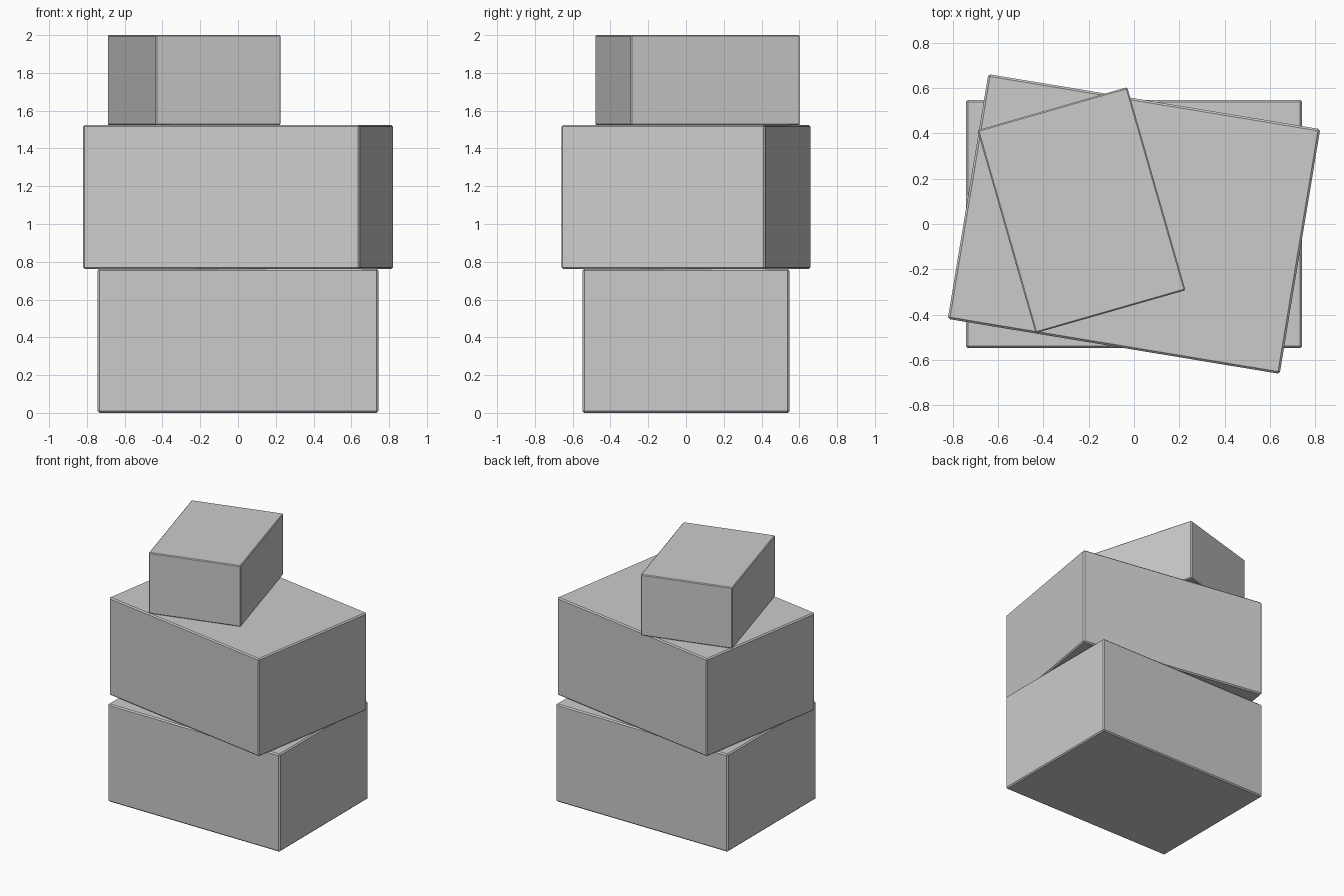
import bpy
from math import radians

if "Cube" in bpy.data.objects:
    bpy.data.objects.remove(bpy.data.objects["Cube"])


def box(name, size, centre, z0, angle, bevel):
    """Box standing at z0, turned about z, with a narrow chamfer on all edges."""
    bpy.ops.mesh.primitive_cube_add(
        size=1, location=(centre[0], centre[1], z0 + size[2] / 2),
        rotation=(0, 0, radians(angle)))
    ob = bpy.context.object
    ob.name = name
    ob.scale = size
    bpy.ops.object.transform_apply(location=False, rotation=False, scale=True)
    mod = ob.modifiers.new("edge_bevel", 'BEVEL')
    mod.width = bevel
    mod.segments = 1
    return ob


# Two equal large boxes, the upper one turned, with a small box on top
large = (1.485, 1.095, 0.762)
box("bottom_box", large, (0, 0), 0, 0, 0.009)
box("middle_box", large, (0, 0), 0.762, -9.4, 0.009)
box("top_box", (0.688, 0.932, 0.476), (-0.232, 0.061), 1.524, 16, 0.006)
